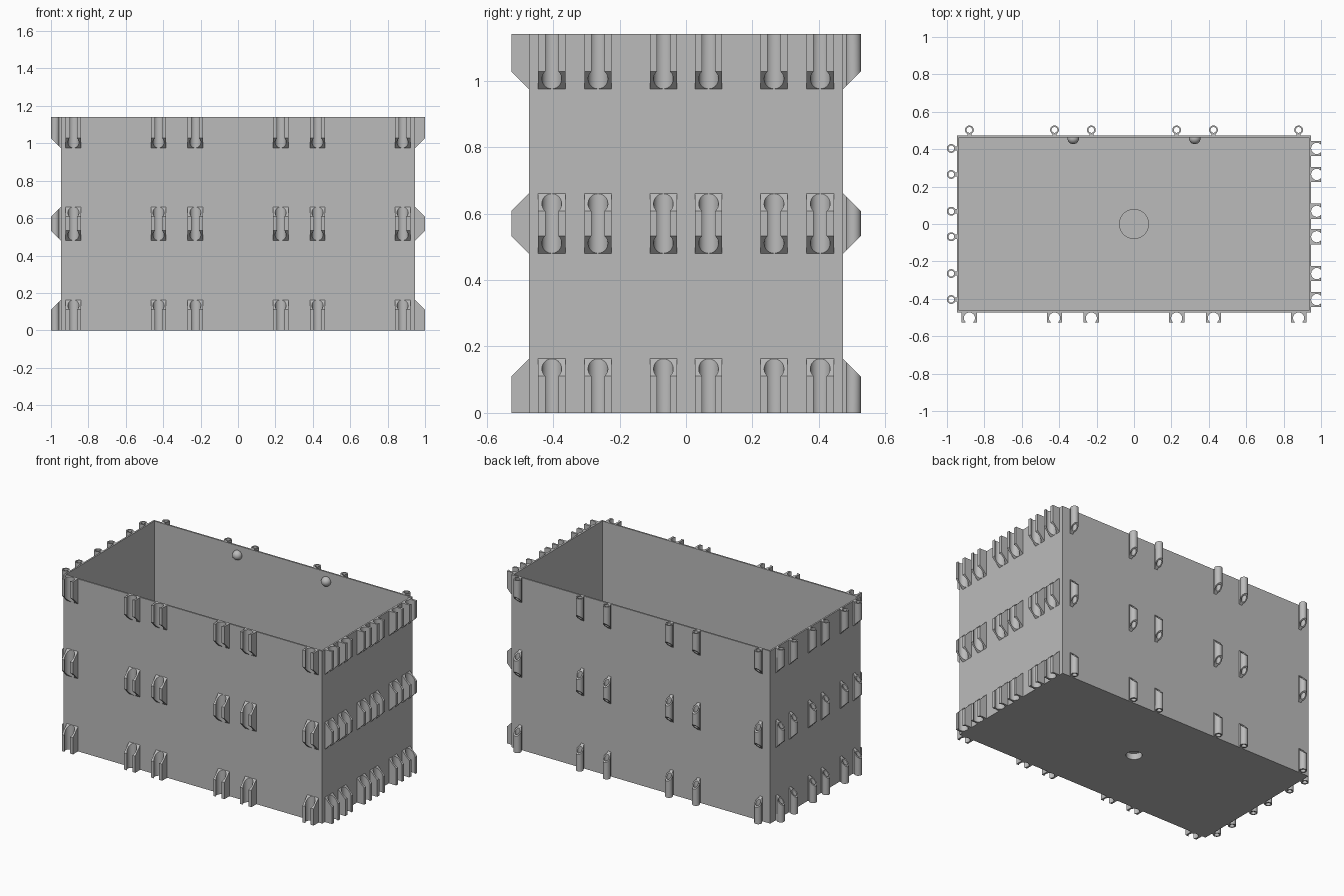
import bpy, bmesh
from math import sin, cos, pi, acos, radians
from mathutils import Vector

cube = bpy.data.objects.get("Cube")
if cube:
    bpy.data.objects.remove(cube, do_unlink=True)

HX, HY, H = 0.947, 0.473, 1.14      # half size and height of the bin
WALL = 0.015
DEPTH, EMBED = 0.0525, 0.006        # connector depth, overlap into the wall
AXIS = 0.03                         # distance of connector axis from the wall
LONG = [s * x for x in (0.228, 0.425, 0.88) for s in (-1, 1)]
SHORT = [s * y for y in (0.068, 0.265, 0.404) for s in (-1, 1)]
# rows: bottom, top, bevelled below, bevelled above
ROWS = [(0, 0.163, False, True), (0.48, 0.66, True, True), (0.975, H, True, False)]

grey = bpy.data.materials.new("plain_grey")
grey.use_nodes = True
GREY = (0.5, 0.5, 0.5, 1)
grey.diffuse_color = GREY
grey.node_tree.nodes["Principled BSDF"].inputs["Base Color"].default_value = GREY


def finish(name, bm, smooth=True):
    bmesh.ops.recalc_face_normals(bm, faces=bm.faces[:])
    mesh = bpy.data.meshes.new(name)
    bm.to_mesh(mesh)
    bm.free()
    mesh.materials.append(grey)
    ob = bpy.data.objects.new(name, mesh)
    bpy.context.collection.objects.link(ob)
    bpy.ops.object.select_all(action='DESELECT')
    bpy.context.view_layer.objects.active = ob
    ob.select_set(True)
    if smooth:
        bpy.ops.object.shade_smooth_by_angle(angle=radians(35))
    return ob


def disc(name, radius, z0, z1):
    bm = bmesh.new()
    bmesh.ops.create_cone(bm, cap_ends=True, segments=48, radius1=radius,
                          radius2=radius, depth=z1 - z0)
    bmesh.ops.translate(bm, vec=(0, 0, (z0 + z1) / 2), verts=bm.verts[:])
    return finish(name, bm)


# open bin
bm = bmesh.new()
bmesh.ops.create_cube(bm, size=1)
bmesh.ops.scale(bm, vec=(2 * HX, 2 * HY, H), verts=bm.verts[:])
bmesh.ops.translate(bm, vec=(0, 0, H / 2), verts=bm.verts[:])
bm.normal_update()
top = max(bm.faces, key=lambda f: f.calc_center_median().z)
bmesh.ops.inset_region(bm, faces=[top], thickness=WALL)
inner = bmesh.ops.extrude_discrete_faces(bm, faces=[top])["faces"][0]
bmesh.ops.translate(bm, vec=(0, 0, WALL - H), verts=inner.verts[:])
bin_box = finish("bin_box", bm, smooth=False)

# raised floor boss with a round pocket underneath
for tool, op in ((disc("floor_boss", 0.08, 0.005, 0.05), 'UNION'),
                 (disc("pocket_cutter", 0.048, -0.05, 0.04), 'DIFFERENCE')):
    mod = bin_box.modifiers.new(tool.name, 'BOOLEAN')
    mod.operation, mod.object, mod.solver = op, tool, 'EXACT'
    bpy.context.view_layer.objects.active = bin_box
    bpy.ops.object.modifier_apply(modifier=mod.name)
    bpy.data.objects.remove(tool, do_unlink=True)
bpy.ops.object.select_all(action='DESELECT')
bin_box.select_set(True)
bpy.ops.object.shade_smooth_by_angle(angle=radians(35))


def loops(bm, profile, place, row):
    """Lower and upper vertex loops of a profile, ends sheared at 45 degrees."""
    z0, z1, low, high = row
    return [[bm.verts.new(place(u, d, z + k * d)) for u, d in profile]
            for z, k in ((z0, int(low)), (z1, -int(high)))]


def bridge(bm, a, b):
    n = len(a)
    for i in range(n):
        bm.faces.new((a[i], a[(i + 1) % n], b[(i + 1) % n], b[i]))


def prism(bm, profile, place, row):
    a, b = loops(bm, profile, place, row)
    bridge(bm, a, b)
    bm.faces.new(a)
    bm.faces.new(b)


def circle(r, n=24):
    return [(r * cos(2 * pi * i / n), AXIS + r * sin(2 * pi * i / n)) for i in range(n)]


def socket(bm, place, row):
    r, hw, n = 0.0298, 0.041, 20
    half = acos((DEPTH - AXIS) / r)
    arc = []
    for i in range(n + 1):
        a = half + (2 * pi - 2 * half) * i / n
        arc.append((r * sin(a), AXIS + r * cos(a)))
    prism(bm, [(-hw, DEPTH), (-hw, -EMBED), (hw, -EMBED), (hw, DEPTH)] + arc, place, row)


def peg(bm, place, row):
    outer = loops(bm, circle(0.0235), place, row)
    bore = loops(bm, circle(0.0155), place, row)
    bridge(bm, *outer)
    bridge(bm, *bore)
    for o, b in zip(outer, bore):
        bridge(bm, o, b)
    prism(bm, [(-0.011, -EMBED), (0.011, -EMBED), (0.011, 0.012), (-0.011, 0.012)], place, row)


def connectors(name, build, normal, along, wall, spots):
    normal, along = Vector(normal), Vector(along)
    bm = bmesh.new()
    for row in ROWS:
        for s in spots:
            def place(u, d, z):
                return along * (s + u) + normal * (wall + d) + Vector((0, 0, z))
            build(bm, place, row)
    finish(name, bm)


X, Y = (1, 0, 0), (0, 1, 0)
connectors("front_sockets", socket, (0, -1, 0), X, HY, LONG)
connectors("left_sockets", socket, (1, 0, 0), Y, HX, SHORT)
connectors("back_pegs", peg, (0, 1, 0), X, HY, LONG)
connectors("right_pegs", peg, (-1, 0, 0), Y, HX, SHORT)

# two half-round knobs inside the back wall
bm = bmesh.new()
for s in (-1, 1):
    ball = bmesh.ops.create_uvsphere(bm, u_segments=24, v_segments=16, radius=0.031)["verts"]
    bmesh.ops.translate(bm, vec=(s * 0.325, HY - WALL, 1.08), verts=ball)
# trim what would poke out through the wall
bmesh.ops.bisect_plane(bm, geom=bm.verts[:] + bm.edges[:] + bm.faces[:],
                       plane_co=(0, HY - WALL / 2, 0), plane_no=(0, 1, 0), clear_outer=True)
finish("inner_knobs", bm)
